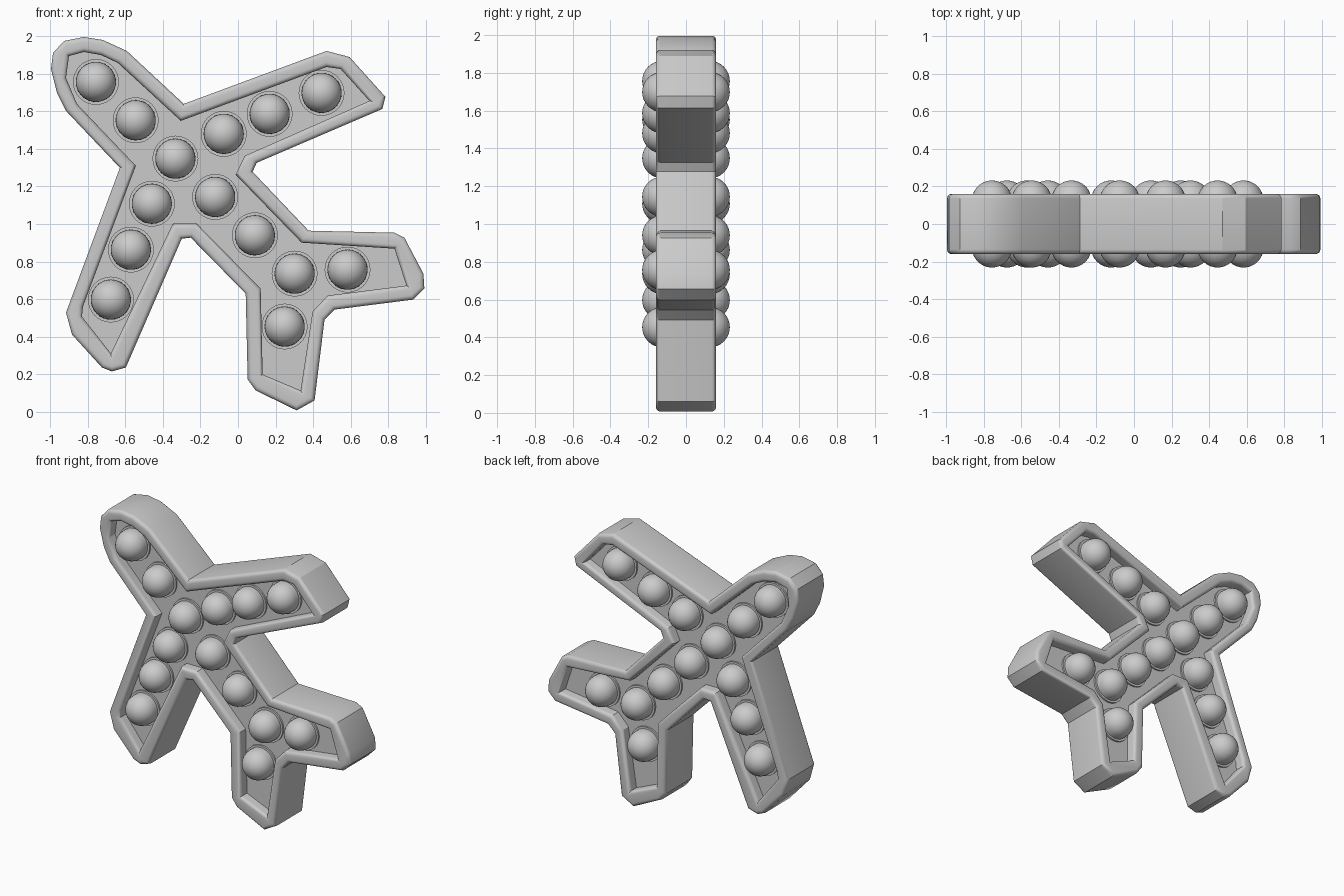
import bpy
import bmesh
from math import cos, sin, pi
from mathutils import Vector, Matrix

# Main dimensions
HALF_DEPTH = 0.16
FLOOR_Y = 0.085
BEVEL = 0.024
BEVEL_STEPS = 4
DOME_RADIUS = 0.107
DOME_CENTRE = 0.125
UNIT = 188.0  # outline grid steps per model unit

cube = bpy.data.objects.get("Cube")
if cube:
    bpy.data.objects.remove(cube, do_unlink=True)

grey = bpy.data.materials.new("light grey silicone")
grey.use_nodes = True
colour = (0.6, 0.6, 0.6, 1)
grey.diffuse_color = colour
grey.node_tree.nodes["Principled BSDF"].inputs["Base Color"].default_value = colour

# Airplane outline, clockwise from the nose, in grid steps (x, down)
OUTER = [(64, 41), (84, 37), (103, 40), (127, 51), (184, 104), (327, 51),
         (350, 57), (386, 97), (383, 109), (257, 163), (253, 172), (309, 231),
         (395, 233), (405, 238), (424, 274), (425, 289), (414, 300), (335, 310),
         (325, 320), (315, 401), (297, 411), (256, 391), (248, 380), (246, 294),
         (191, 238), (182, 239), (126, 368), (112, 372), (102, 368), (72, 335),
         (66, 313), (120, 168), (66, 111), (57, 93), (51, 69), (53, 53)]
# Edge of the recess inside the rim
INNER = [(69, 56), (84, 52), (101, 55), (118, 63), (181, 121), (327, 67),
         (341, 69), (370, 101), (245, 156), (236, 175), (302, 243), (395, 249),
         (407, 286), (328, 296), (313, 312), (301, 391), (263, 375), (261, 289),
         (197, 224), (173, 224), (111, 354), (82, 317), (83, 307), (136, 166),
         (77, 104), (66, 78)]
# Bubble centres: spine, both wings, both tail fins
BUBBLES = [(96 + 39.8 * i, 82 + 38.4 * i) for i in range(6)]
BUBBLES += [(224, 134), (270, 114), (322, 93), (152, 204), (131, 250),
            (111, 300), (348, 270), (285, 327)]


def to_model(point):
    return Vector(((point[0] - 238.3) / UNIT, (412.3 - point[1]) / UNIT))


def offset(points, distance):
    """Move a clockwise outline inwards, with mitred corners."""
    result = []
    for i, p in enumerate(points):
        before = (p - points[i - 1]).normalized()
        after = (points[(i + 1) % len(points)] - p).normalized()
        n1 = Vector((before.y, -before.x))
        n2 = Vector((after.y, -after.x))
        result.append(p + (n1 + n2) * (distance / (1 + n1.dot(n2))))
    return result


def wall(bm, points, side):
    """Loft a wall with rounded edges; return its two end loops of edges."""
    quarter = [i * pi / 2 / BEVEL_STEPS for i in range(BEVEL_STEPS + 1)]
    front = [(side * BEVEL * (1 - sin(a)), -HALF_DEPTH + BEVEL * (1 - cos(a)))
             for a in quarter]
    profile = front + [(d, -y) for d, y in reversed(front)]
    rings = []
    for distance, y in profile:
        loop = offset(points, distance)
        rings.append([bm.verts.new((p.x, y, p.y)) for p in loop])
    for a, b in zip(rings, rings[1:]):
        for i in range(len(a)):
            bm.faces.new((a[i - 1], a[i], b[i], b[i - 1]))
    return [[bm.edges.get((r[i - 1], r[i])) for i in range(len(r))]
            for r in (rings[0], rings[-1])]


def finish(bm, name):
    bmesh.ops.recalc_face_normals(bm, faces=bm.faces)
    mesh = bpy.data.meshes.new(name)
    bm.to_mesh(mesh)
    bm.free()
    mesh.materials.append(grey)
    return mesh


def add_object(mesh, name):
    obj = bpy.data.objects.new(name, mesh)
    bpy.context.collection.objects.link(obj)
    return obj


def smooth(obj, angle):
    bpy.ops.object.select_all(action='DESELECT')
    obj.select_set(True)
    bpy.context.view_layer.objects.active = obj
    bpy.ops.object.shade_smooth_by_angle(angle=angle)


outer = [to_model(p) for p in OUTER]
inner = [to_model(p) for p in INNER]

# Rounded rim around the whole airplane, open through the middle
bm = bmesh.new()
outer_ends = wall(bm, outer, 1)
inner_ends = wall(bm, inner, -1)
for a, b in zip(outer_ends, inner_ends):
    bmesh.ops.triangle_fill(bm, edges=a + b, use_beauty=True)
rim = add_object(finish(bm, "airplane_rim"), "airplane_rim")
smooth(rim, pi / 6)

# Thin panel closing the rim, recessed on both sides
bm = bmesh.new()
edge_line = offset(inner, -0.01)
panel_face = bm.faces.new([bm.verts.new((p.x, -FLOOR_Y, p.y)) for p in edge_line])
extruded = bmesh.ops.extrude_face_region(bm, geom=[panel_face], use_keep_orig=True)
moved = [v for v in extruded["geom"] if isinstance(v, bmesh.types.BMVert)]
bmesh.ops.translate(bm, verts=moved, vec=(0, 2 * FLOOR_Y, 0))
bmesh.ops.triangulate(bm, faces=[f for f in bm.faces if len(f.verts) > 4])
add_object(finish(bm, "recessed_panel"), "recessed_panel")

# One bubble: low collar, short neck and round dome, turned around its axis
bm = bmesh.new()
profile = [(0.122, FLOOR_Y - 0.01), (0.122, FLOOR_Y + 0.012),
           (DOME_RADIUS, FLOOR_Y + 0.012)]
for i in range(9):
    a = i * pi / 16
    profile.append((DOME_RADIUS * cos(a), DOME_CENTRE + DOME_RADIUS * sin(a)))
verts = [bm.verts.new((r, -y, 0)) for r, y in profile]
edges = [bm.edges.new(pair) for pair in zip(verts, verts[1:])]
bmesh.ops.spin(bm, geom=verts + edges, cent=(0, 0, 0), axis=(0, 1, 0),
               angle=2 * pi, steps=32)
bmesh.ops.remove_doubles(bm, verts=bm.verts, dist=0.0005)
bubble_mesh = finish(bm, "bubble")

# Bubbles on the front and the back
for i, centre in enumerate(BUBBLES):
    p = to_model(centre)
    for side, turn in (("front", 0), ("back", pi)):
        bubble = add_object(bubble_mesh, f"{side}_bubble_{i + 1}")
        bubble.matrix_world = (Matrix.Translation((p.x, 0, p.y))
                               @ Matrix.Rotation(turn, 4, 'Z'))
smooth(bubble, pi / 5)
